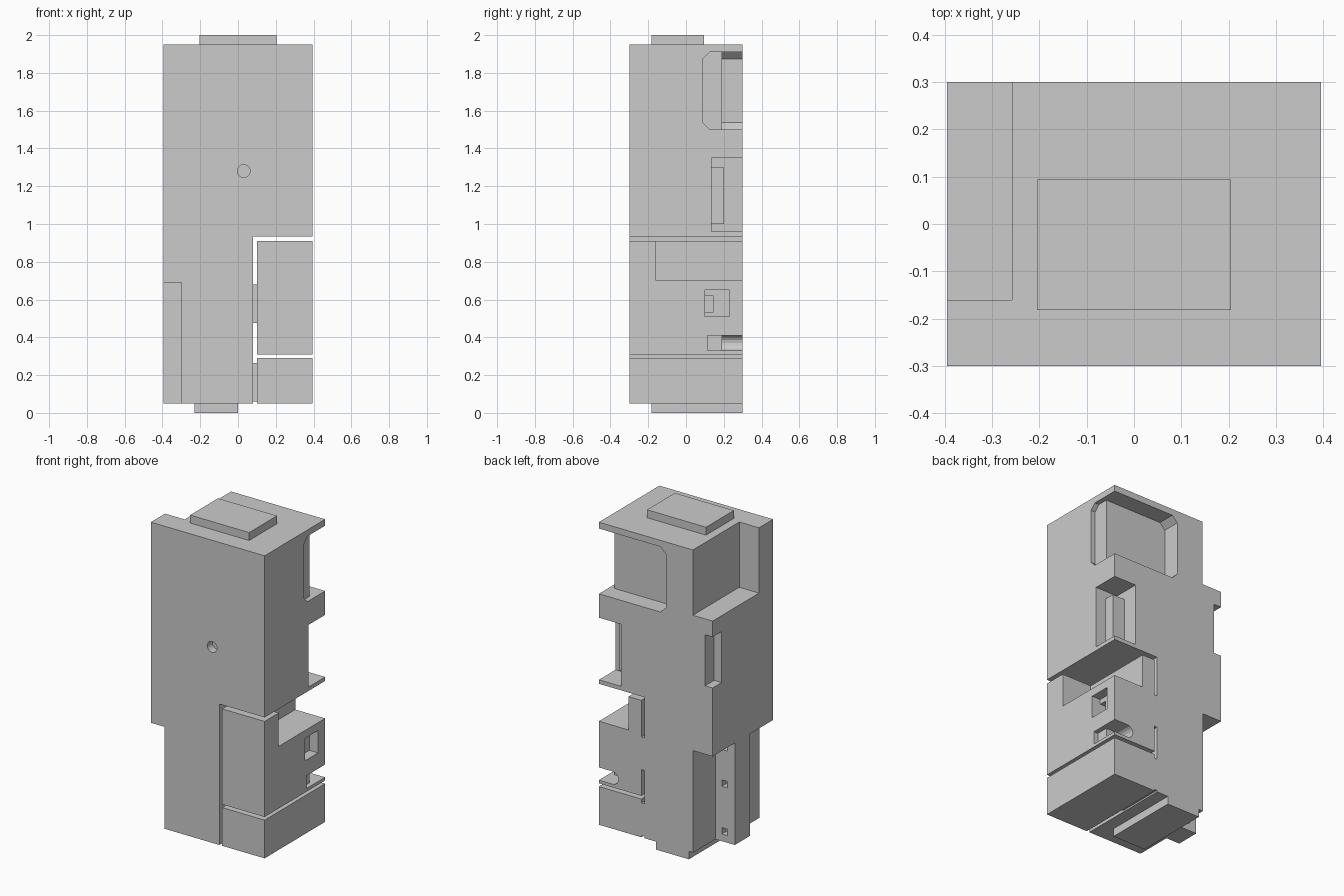
import bpy, bmesh, math

if "Cube" in bpy.data.objects:
    bpy.data.objects.remove(bpy.data.objects["Cube"])


def prism(name, pts, axis, a, b):
    """Extrude a profile along an axis: 'x' takes (y, z) points, 'y' takes (x, z)."""
    bm = bmesh.new()
    place = (lambda p, t: (t, p[0], p[1])) if axis == 'x' else (lambda p, t: (p[0], t, p[1]))
    lo = [bm.verts.new(place(p, a)) for p in pts]
    hi = [bm.verts.new(place(p, b)) for p in pts]
    bm.faces.new(lo)
    bm.faces.new(hi[::-1])
    n = len(pts)
    for i in range(n):
        j = (i + 1) % n
        bm.faces.new((lo[j], lo[i], hi[i], hi[j]))
    bmesh.ops.recalc_face_normals(bm, faces=bm.faces)
    mesh = bpy.data.meshes.new(name)
    bm.to_mesh(mesh)
    bm.free()
    ob = bpy.data.objects.new(name, mesh)
    bpy.context.collection.objects.link(ob)
    return ob


def box(name, x0, x1, y0, y1, z0, z1):
    return prism(name, [(x0, z0), (x1, z0), (x1, z1), (x0, z1)], 'y', y0, y1)


def chamfered(u0, u1, z0, z1, c):
    """Rectangle with both corners on its low side cut off."""
    return [(u0 + c, z0), (u1, z0), (u1, z1), (u0 + c, z1), (u0, z1 - c), (u0, z0 + c)]


def cut(target, *cutters):
    """Subtract each cutter and remove it."""
    bpy.context.view_layer.objects.active = target
    for c in cutters:
        c.hide_render = True
        mod = target.modifiers.new("cut", 'BOOLEAN')
        mod.operation = 'DIFFERENCE'
        mod.solver = 'EXACT'
        mod.object = c
        bpy.ops.object.modifier_apply(modifier=mod.name)
        bpy.data.objects.remove(c, do_unlink=True)


W, D = 0.395, 0.3          # half width and half depth
OX, OY = W + 0.05, D + 0.05  # cutter overshoot

# main housing: L-shaped front profile
housing = prism("main_housing", [(-W, .05), (.08, .05), (.08, .935), (W, .935),
                                 (W, 1.95), (-W, 1.95)], 'y', -D, D)
hole = [(.03 + .034 * math.cos(i * math.tau / 20), 1.28 + .034 * math.sin(i * math.tau / 20))
        for i in range(20)]
cut(housing,
    # top corner notch at the back left
    box("notch", -OX, -.258, -.16, OY, 1.54, 2.0),
    # upper chamfered grip pocket wrapping the back right corner
    prism("grip_back", chamfered(-.07, OX, 1.5, 1.91, .037), 'y', .19, OY),
    prism("grip_right", chamfered(.09, OY, 1.5, 1.91, .035), 'x', .365, OX),
    # middle corner pocket
    box("corner_pocket", .24, OX, .135, OY, .96, 1.35),
    # slot on the back left corner
    box("corner_slot", -OX, -.343, .21, OY, 1.12, 1.44),
    # lower left steps that leave a rail
    box("back_step", -OX, -.26, .08, OY, 0, .69),
    box("front_step", -OX, -.3, -OY, -.07, 0, .69),
    # front screw hole
    prism("screw_hole", hole, 'y', -OY, -.25),
    # small square holes in the rail
    *[box("rail_hole", -.345, -.305, .04, .12, z - .02, z + .02) for z in (.115, .415, .645)])

# post inside the middle corner pocket
box("pocket_post", .24, .325, .135, .2, 1.0, 1.3)

# middle side block
side_block = box("side_block", .1, W, -D, D, .31, .91)
arc = [(.30 - .04 * math.sin(i * math.pi / 8), .37 + .04 * math.cos(i * math.pi / 8))
       for i in range(9)]
cut(side_block,
    box("ledge", .188, OX, -.16, OY, .70, 1.0),
    box("window", .335, OX, .1, .23, .51, .65),
    box("inner_window", .27, OX - .07, .1, .145, .535, .62),
    prism("slot_back", arc + [(OX, .33), (OX, .41)], 'y', .19, OY),
    box("slot_right", .365, OX, .115, OY, .33, .41))

# bottom side block
box("bottom_block", .1, W, -D, D, .05, .29)

# webs joining the blocks to the housing, flush with the back
for i, (z0, z1) in enumerate([(.475, .68), (.06, .265)]):
    box(f"web_{i + 1}", .08, .1, 0, D, z0, z1)

# top and bottom plates
box("top_plate", -.205, .205, -.182, .094, 1.95, 2.0)
box("bottom_plate", -.23, 0, -.182, D, 0, .05)
